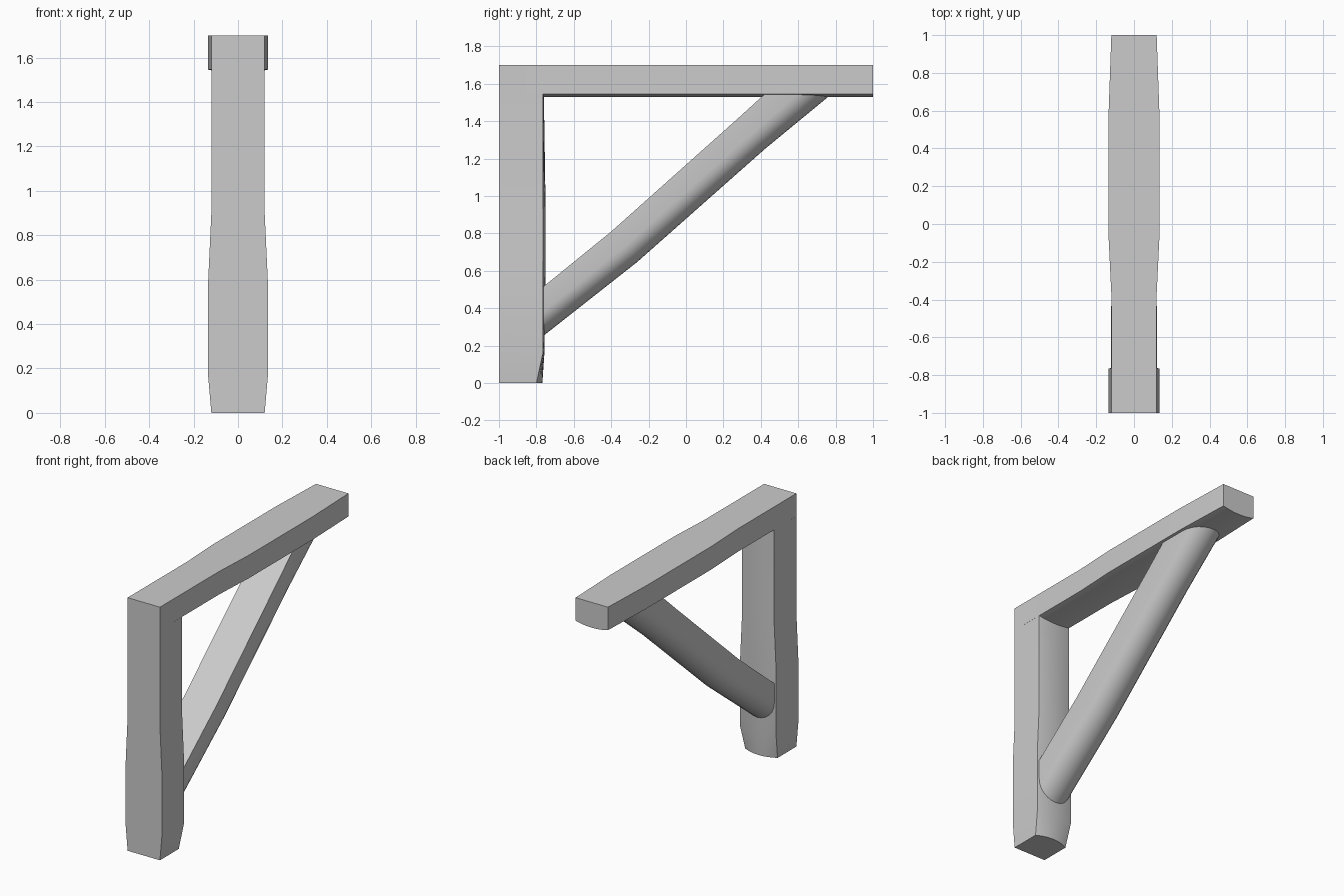
import bpy
import bmesh
import math

cube = bpy.data.objects.get("Cube")
if cube:
    bpy.data.objects.remove(cube, do_unlink=True)

GREY = (0.6, 0.6, 0.6, 1.0)
grey = bpy.data.materials.new("plain_grey")
grey.use_nodes = True
grey.diffuse_color = GREY
grey.node_tree.nodes["Principled BSDF"].inputs["Base Color"].default_value = GREY


def timber(name, stations, round_power, steps=12):
    """Loft a flat-backed, round-bellied section.
    Each station: outer (y, z), inner (y, z), half width, straight part of the depth."""
    bm = bmesh.new()
    rings = []
    for outer, inner, w, straight in stations:
        section = [(w, 0.0)]
        for i in range(steps + 1):
            u = math.cos(math.pi * i / steps)
            belly = max(0.0, 1 - u * u) ** round_power
            section.append((w * u, straight + (1 - straight) * belly))
        section.append((-w, 0.0))
        rings.append([bm.verts.new((x,
                                    outer[0] + (inner[0] - outer[0]) * d,
                                    outer[1] + (inner[1] - outer[1]) * d))
                      for x, d in section])
    n = len(rings[0])
    for a, b in zip(rings, rings[1:]):
        for i in range(n):
            j = (i + 1) % n
            bm.faces.new((a[i], a[j], b[j], b[i]))
    bm.faces.new(rings[0])
    bm.faces.new(rings[-1])
    bmesh.ops.recalc_face_normals(bm, faces=bm.faces)
    mesh = bpy.data.meshes.new(name)
    bm.to_mesh(mesh)
    bm.free()
    mesh.materials.append(grey)
    obj = bpy.data.objects.new(name, mesh)
    bpy.context.collection.objects.link(obj)
    bpy.ops.object.select_all(action='DESELECT')
    obj.select_set(True)
    bpy.context.view_layer.objects.active = obj
    bpy.ops.object.shade_smooth_by_angle(angle=math.radians(32))
    return obj


# Upright post: height, half width, side depth, full depth
post = [(0, .12, .20, .232), (.16, .134, .235, .243), (.6, .134, .235, .25),
        (.9, .12, .235, .25), (1.545, .12, .235, .24)]
timber("post", [((-1, z), (-1 + full, z), w, side / full)
                for z, w, side, full in post], 1.0)

# Top beam: position along y, half width
beam = [(-1, .12), (-.37, .12), (-.08, .134), (.6, .134), (1, .12)]
timber("top_beam", [((y, 1.7), (y, 1.53), w, .91) for y, w in beam], 1.0)

# Diagonal brace, its ends buried in the post and the beam
timber("brace", [((-.80, .485), (-.80, .223), .122, .5),
                 ((-.4, .81), (-.26, .648), .12, .5),
                 ((.28, 1.417), (.42, 1.25), .118, .5),
                 ((.45, 1.572), (.80, 1.563), .118, .5)], 0.5)
